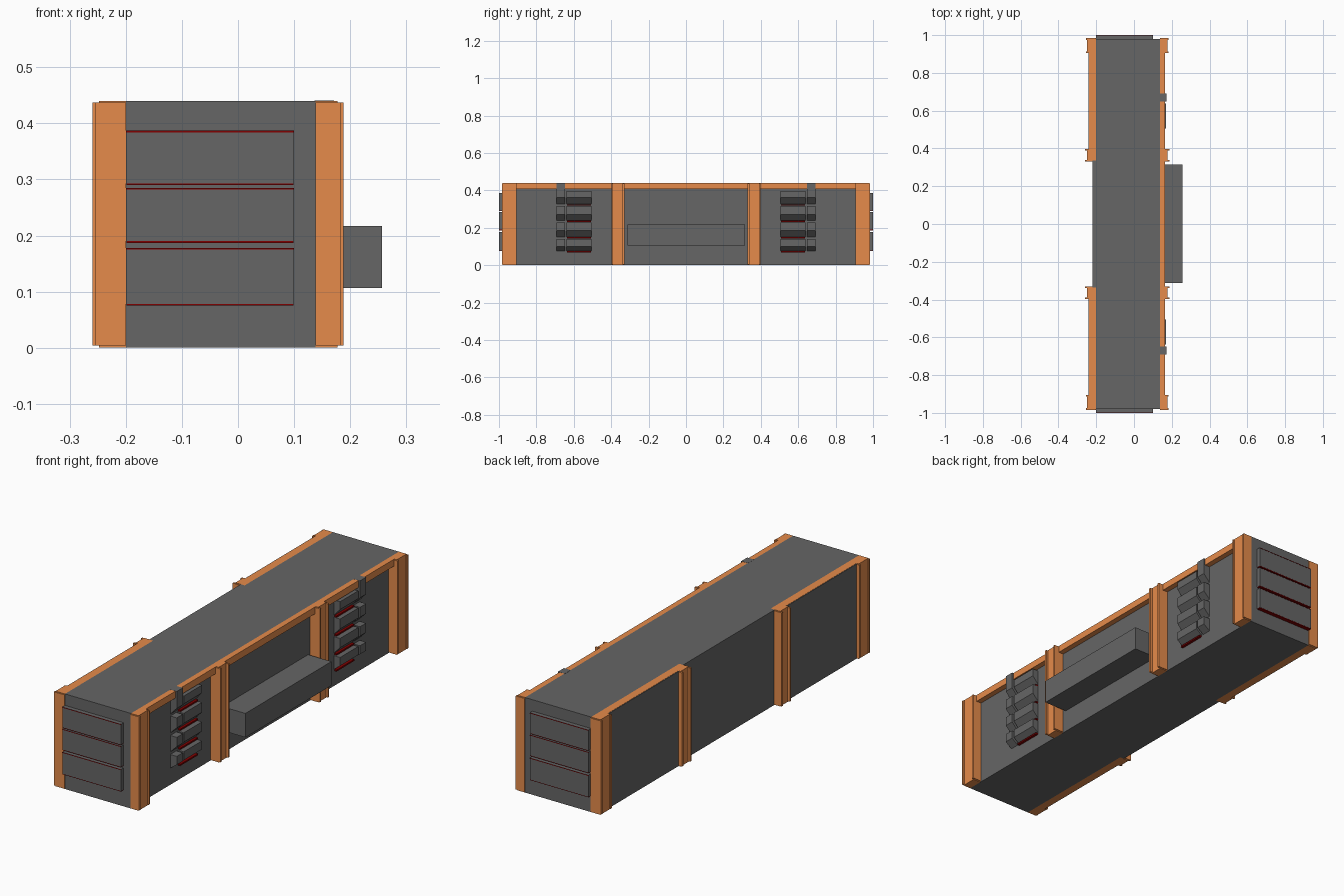
import bpy, bmesh

if "Cube" in bpy.data.objects:
    bpy.data.objects.remove(bpy.data.objects["Cube"])


def material(name, color):
    m = bpy.data.materials.new(name)
    m.diffuse_color = color
    m.use_nodes = True
    m.node_tree.nodes["Principled BSDF"].inputs["Base Color"].default_value = m.diffuse_color
    return m


ORANGE = material("orange_paint", (0.79, 0.26, 0.07, 1))
RED = material("red_trim", (0.22, 0.0, 0.0, 1))
GREY = material("dark_grey", (0.133, 0.133, 0.133, 1))


def prism(name, profile, y0, y1, mat):
    """Extrude an x/z profile along y."""
    bm = bmesh.new()
    face = bm.faces.new([bm.verts.new((x, y0, z)) for x, z in profile])
    ext = bmesh.ops.extrude_face_region(bm, geom=[face])
    moved = [v for v in ext["geom"] if isinstance(v, bmesh.types.BMVert)]
    bmesh.ops.translate(bm, verts=moved, vec=(0, y1 - y0, 0))
    bmesh.ops.recalc_face_normals(bm, faces=bm.faces)
    mesh = bpy.data.meshes.new(name)
    bm.to_mesh(mesh)
    bm.free()
    mesh.materials.append(mat)
    obj = bpy.data.objects.new(name, mesh)
    bpy.context.collection.objects.link(obj)
    return obj


def box(name, x, y, z, mat):
    prof = [(x[0], z[0]), (x[1], z[0]), (x[1], z[1]), (x[0], z[1])]
    return prism(name, prof, min(y), max(y), mat)


# Main crate body, back centre panel, projecting shelf and long top rail
box("crate_body", (-0.20, 0.138), (-0.98, 0.98), (0, 0.44), GREY)
box("back_centre_panel", (-0.22, -0.20), (-0.335, 0.335), (0, 0.44), GREY)
box("side_shelf", (0.136, 0.257), (-0.313, 0.316), (0.106, 0.217), GREY)
box("top_rail", (0.138, 0.164), (-0.977, 0.977), (0.408, 0.44), ORANGE)

for s, end in ((-1, "front"), (1, "back")):
    # Orange back frames faced with grey panels
    box(f"{end}_back_frame", (-0.237, -0.20), (s * 0.335, s * 0.978), (0, 0.44), ORANGE)
    box(f"{end}_back_panel", (-0.24, -0.237), (s * 0.335, s * 0.978), (0.001, 0.439), GREY)

    # Channel posts: a web with two thin outer lips
    for kind, y0, y1, lip in (("corner", 0.905, 0.984, 0.006),
                              ("middle", 0.33, 0.398, 0.011)):
        for side, inner, outer in (("left", -0.20, -0.248), ("right", 0.138, 0.177)):
            d = 1 if outer > 0 else -1
            name = f"{end}_{side}_{kind}_post"
            box(name, sorted((inner, outer)), (s * (y0 + 0.004), s * (y1 - 0.004)),
                (0, 0.44), ORANGE)
            for i, (a, b) in enumerate(((y0, y0 + 0.009), (y1 - 0.009, y1))):
                box(f"{name}_lip_{i + 1}", sorted((inner, outer + d * lip)),
                    (s * a, s * b), (0.004, 0.437), ORANGE)

    # End panels: red underside slab and a thin red line along the top front edge
    for i, (z0, z1) in enumerate(((0.078, 0.178), (0.19, 0.285), (0.293, 0.387))):
        box(f"{end}_end_panel_{i + 1}", (-0.20, 0.10), (s * 0.975, s * 0.999), (z0, z1), GREY)
        box(f"{end}_end_trim_low_{i + 1}", (-0.199, 0.099), (s * 0.975, s * 0.9985),
            (z0 - 0.003, z0), RED)
        box(f"{end}_end_trim_top_{i + 1}", (-0.20, 0.10), (s * 0.998, s * 1.0),
            (z1 - 0.003, z1 - 0.0003), RED)

    # Louvred vents: wedges with sloped undersides, and a narrow column beside them
    for i, (zb, zm, zt) in enumerate(((0.075, 0.101, 0.14), (0.15, 0.185, 0.228),
                                      (0.238, 0.272, 0.318), (0.325, 0.362, 0.398))):
        wedge = [(0.136, zb), (0.169, zm), (0.169, zt), (0.136, zt)]
        prism(f"{end}_vent_louvre_{i + 1}", wedge, *sorted((s * 0.505, s * 0.638)), GREY)
        top = 0.4405 if i == 3 else zt
        tab = [(0.136, zb), (0.171, zm), (0.171, top), (0.136, top)]
        prism(f"{end}_vent_tab_{i + 1}", tab, *sorted((s * 0.648, s * 0.692)), GREY)
        # Red strip tucked into each gap
        box(f"{end}_vent_trim_{i + 1}", (0.136, 0.15), (s * 0.507, s * 0.636),
            (zb - 0.006, zb + 0.001), RED)
